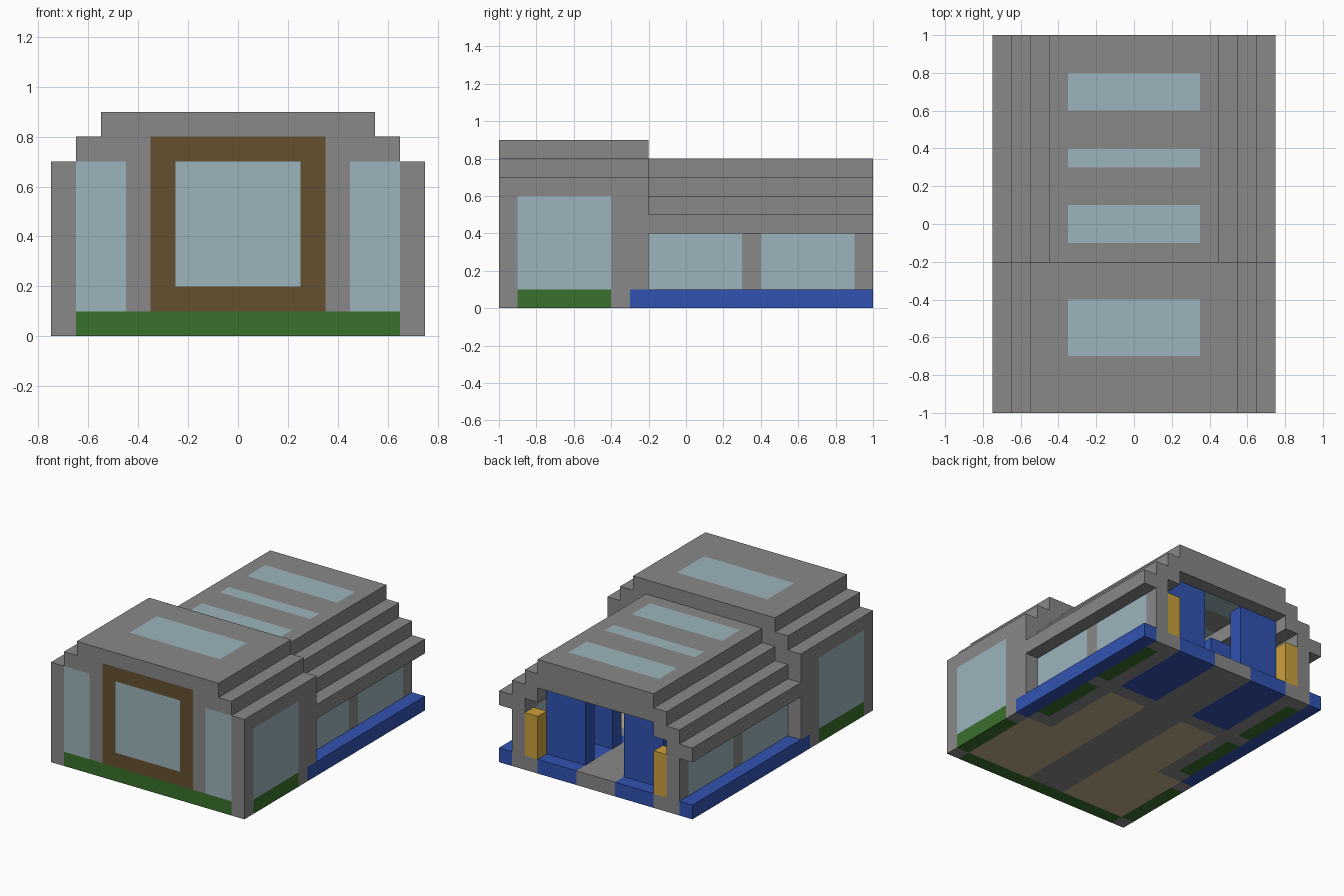
import bpy

if "Cube" in bpy.data.objects:
    bpy.data.objects.remove(bpy.data.objects["Cube"])

UNIT = 0.1  # block size


def material(name, rgb):
    linear = [(c / 255 / 12.92) if c < 11 else ((c / 255 + 0.055) / 1.055) ** 2.4 for c in rgb]
    m = bpy.data.materials.new(name)
    m.use_nodes = True
    m.diffuse_color = (*linear, 1)
    m.node_tree.nodes["Principled BSDF"].inputs["Base Color"].default_value = (*linear, 1)
    return m


GREY = material("concrete grey", (136, 136, 136))
GLASS = material("pale glass", (156, 180, 188))
GREEN = material("hedge green", (58, 112, 44))
BLUE = material("royal blue", (49, 83, 178))
BROWN = material("door frame brown", (101, 80, 48))
YELLOW = material("post yellow", (203, 160, 60))
TAN = material("carpet tan", (194, 177, 138))

blocks = {}  # grid cell -> (part name, material)


def cells(x, y, z):
    (x0, x1), (y0, y1), (z0, z1) = [
        [round((v + o) / UNIT) for v in r] for r, o in ((x, 0.75), (y, 1), (z, 0))]
    return [(i, j, k) for i in range(x0, x1) for j in range(y0, y1) for k in range(z0, z1)]


def fill(part, mat, x, y, z):
    for c in cells(x, y, z):
        blocks[c] = (part, mat)


def pair(part, mat, x, y, z):
    fill("right_" + part, mat, (-x[1], -x[0]), y, z)
    fill("left_" + part, mat, x, y, z)


def middle(part, mat, half, y, z):
    fill(part, mat, (-half, half), y, z)


def clear(half, y, z):
    for c in cells((-half, half), y, z):
        blocks.pop(c, None)


FRONT, BACK = (-1, -0.2), (-0.2, 1)
FRONT_WALL, REAR_WALL = (-1, -0.9), (0.9, 1)
BASE = (0, 0.1)

# Front hall: stepped solid, hollowed out
for half, top in ((0.75, 0.7), (0.65, 0.8), (0.55, 0.9)):
    middle("front_hall", GREY, half, FRONT, (0, top))
for half, top in ((0.65, 0.6), (0.55, 0.7), (0.45, 0.8)):
    clear(half, (-0.9, -0.3), (0.1, top))

# Rear hall: narrow walls under stepped roof tiers, hollowed out
middle("rear_hall", GREY, 0.65, BACK, (0.1, 0.4))
for tier in range(4):
    z = 0.4 + tier * UNIT
    middle("rear_roof", GREY, 0.75 - tier * UNIT, BACK, (z, z + UNIT))
for half, top, end in ((0.55, 0.5, 1), (0.45, 0.6, 1), (0.35, 0.7, 0.9)):
    clear(half, (-0.3, end), (0.1, top))

# Floor with carpets and outer ledge
middle("floor", GREY, 0.75, BACK, BASE)
pair("ledge", BLUE, (0.65, 0.75), (-0.3, 1), BASE)
pair("carpet", TAN, (0.15, 0.65), (-0.9, -0.3), BASE)
pair("carpet", TAN, (0.15, 0.45), (-0.3, 0.3), BASE)
pair("seat_base", BLUE, (0.15, 0.45), (0.4, 1), BASE)

# Hedges
middle("front_hedge", GREEN, 0.65, FRONT_WALL, BASE)
pair("side_hedge", GREEN, (0.65, 0.75), (-0.9, -0.4), BASE)

# Entrance and front windows
middle("entrance_frame", BROWN, 0.35, FRONT_WALL, (0.1, 0.8))
middle("entrance_glass", GLASS, 0.25, FRONT_WALL, (0.2, 0.7))
pair("front_window", GLASS, (0.45, 0.65), FRONT_WALL, (0.1, 0.7))
pair("hall_window", GLASS, (0.65, 0.75), (-0.9, -0.4), (0.1, 0.6))

# Rear side windows over planted strips
for y in ((-0.2, 0.3), (0.4, 0.9)):
    pair("rear_window", GLASS, (0.55, 0.65), y, (0.1, 0.4))
    pair("planting", GREEN, (0.55, 0.65), y, BASE)

# Skylights
middle("front_skylight", GLASS, 0.35, (-0.7, -0.4), (0.8, 0.9))
for y in ((-0.1, 0.1), (0.3, 0.4), (0.6, 0.8)):
    middle("rear_skylight", GLASS, 0.35, y, (0.7, 0.8))

# Blue partitions and yellow posts at the open end
pair("tall_partition", BLUE, (0.15, 0.45), (0.8, 0.9), (0.1, 0.6))
pair("low_partition", BLUE, (0.15, 0.45), (0.5, 0.6), (0.1, 0.5))
pair("post", YELLOW, (0.45, 0.55), REAR_WALL, (0.1, 0.4))

# Turn the exposed block sides of each part into one object
RING = ((0, 0), (1, 0), (1, 1), (0, 1))
parts = {}
for cell, (part, mat) in blocks.items():
    verts, faces = parts.setdefault(part, (mat, {}, []))[1:]
    for axis in range(3):
        for side in (0, 1):
            neighbour = list(cell)
            neighbour[axis] += 2 * side - 1
            if tuple(neighbour) in blocks:
                continue
            face = []
            for a, b in RING if side else RING[::-1]:
                corner = list(cell)
                corner[axis] += side
                corner[(axis + 1) % 3] += a
                corner[(axis + 2) % 3] += b
                face.append(verts.setdefault(tuple(corner), len(verts)))
            faces.append(face)

for part, (mat, verts, faces) in parts.items():
    if not faces:
        continue
    mesh = bpy.data.meshes.new(part)
    points = [(i * UNIT - 0.75, j * UNIT - 1, k * UNIT) for i, j, k in verts]
    mesh.from_pydata(points, [], faces)
    mesh.materials.append(mat)
    bpy.context.collection.objects.link(bpy.data.objects.new(part, mesh))
